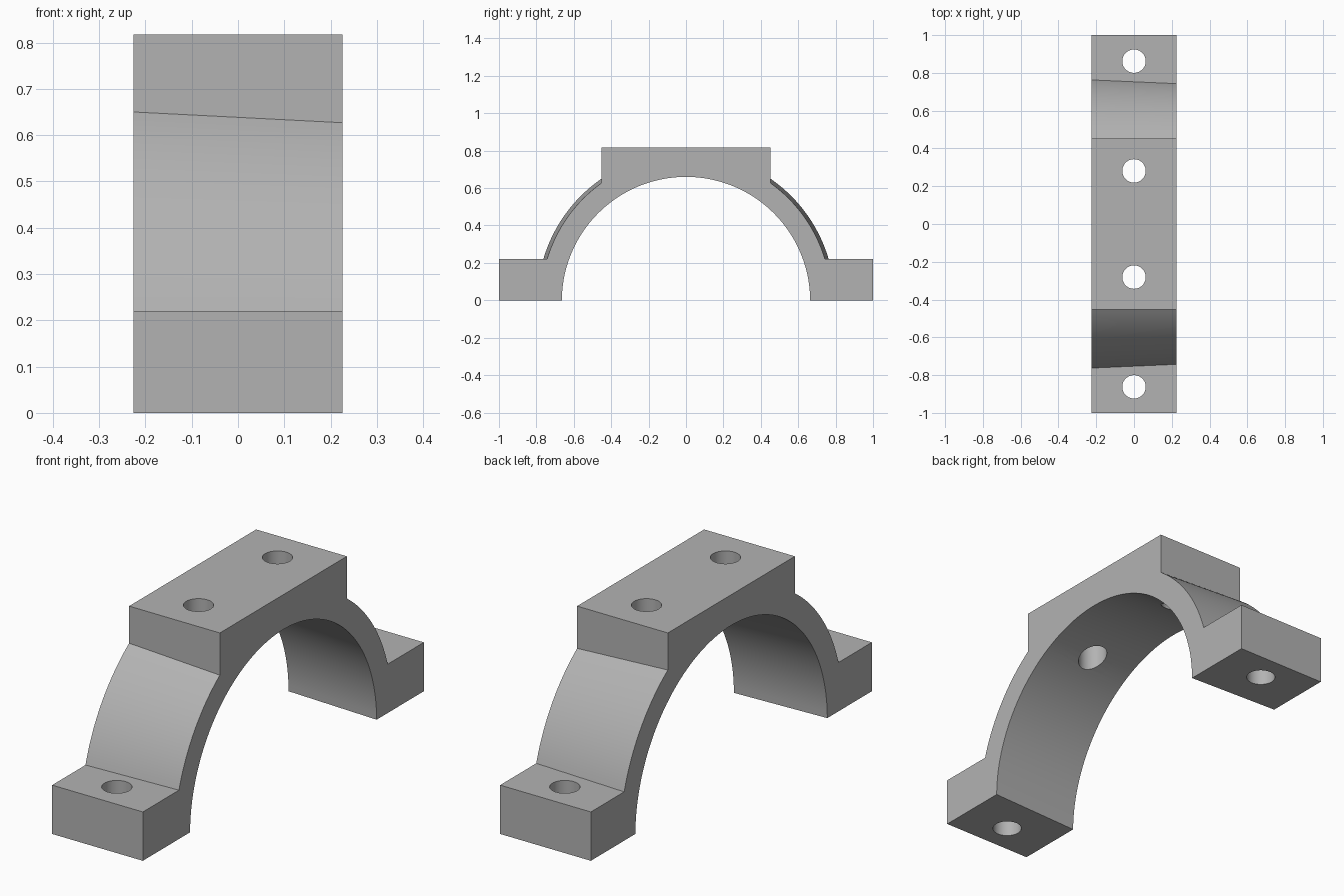
import bpy, bmesh
from math import sin, cos, asin, acos, pi, radians

HALF_WIDTH = 0.226
TOP, FLANGE = 0.817, 0.22     # heights of saddle block and feet
BLOCK = 0.452                 # half length of saddle block
AXIS_Z = -0.004               # axis of the tapered bore
HOLE_R = 0.062

cube = bpy.data.objects.get("Cube")
if cube:
    bpy.data.objects.remove(cube, do_unlink=True)

grey = bpy.data.materials.new("plain grey")
grey.use_nodes = True
colour = (0.45, 0.45, 0.45, 1)
grey.diffuse_color = colour
grey.node_tree.nodes["Principled BSDF"].inputs["Base Color"].default_value = colour


def arc(radius, start, end, steps):
    """Points (y, z) along an arc around the bore axis."""
    angles = [start + (end - start) * i / steps for i in range(steps + 1)]
    return [(radius * cos(a), AXIS_Z + radius * sin(a)) for a in angles]


def profile(inner, outer):
    """Closed outline of the bracket for one end of the taper."""
    foot = asin((FLANGE - AXIS_Z) / outer)
    shoulder = acos(BLOCK / outer)
    base = asin(-AXIS_Z / inner)
    half = [(1, 0), (1, FLANGE)] + arc(outer, foot, shoulder, 24) + [(BLOCK, TOP)]
    mirrored = [(-y, z) for y, z in reversed(half)]
    return half + mirrored + arc(inner, pi - base, base, 72)


# Bracket body: tapered outline lofted across the width
bm = bmesh.new()
rings = [[bm.verts.new((x, y, z)) for y, z in profile(inner, outer)]
         for x, inner, outer in ((-HALF_WIDTH, 0.683, 0.795), (HALF_WIDTH, 0.664, 0.776))]
count = len(rings[0])
for ring in rings:
    bm.faces.new(ring)
for i in range(count):
    j = (i + 1) % count
    bm.faces.new((rings[0][i], rings[0][j], rings[1][j], rings[1][i]))
bmesh.ops.recalc_face_normals(bm, faces=bm.faces)
mesh = bpy.data.meshes.new("bearing_bracket")
bm.to_mesh(mesh)
bm.free()
mesh.materials.append(grey)
bracket = bpy.data.objects.new("bearing_bracket", mesh)
bpy.context.collection.objects.link(bracket)

# Vertical bolt holes through the feet and the saddle block
cutters = []
for y in (-0.862, -0.281, 0.281, 0.862):
    bpy.ops.mesh.primitive_cylinder_add(vertices=48, radius=HOLE_R, depth=2,
                                        location=(0, y, 0.5))
    cutter = bpy.context.object
    cutter.name = "bolt_hole_cutter"
    cutter.hide_render = True
    cutter.data.materials.append(grey)
    cut = bracket.modifiers.new("bolt_hole", "BOOLEAN")
    cut.operation = "DIFFERENCE"
    cut.solver = "EXACT"
    cut.object = cutter
    cutters.append(cutter)

# Apply the cuts, remove the cutters and shade the curved walls smooth
bpy.ops.object.select_all(action="DESELECT")
bracket.select_set(True)
bpy.context.view_layer.objects.active = bracket
for modifier in list(bracket.modifiers):
    bpy.ops.object.modifier_apply(modifier=modifier.name)
for cutter in cutters:
    bpy.data.objects.remove(cutter, do_unlink=True)
bpy.ops.object.shade_smooth_by_angle(angle=radians(30))
